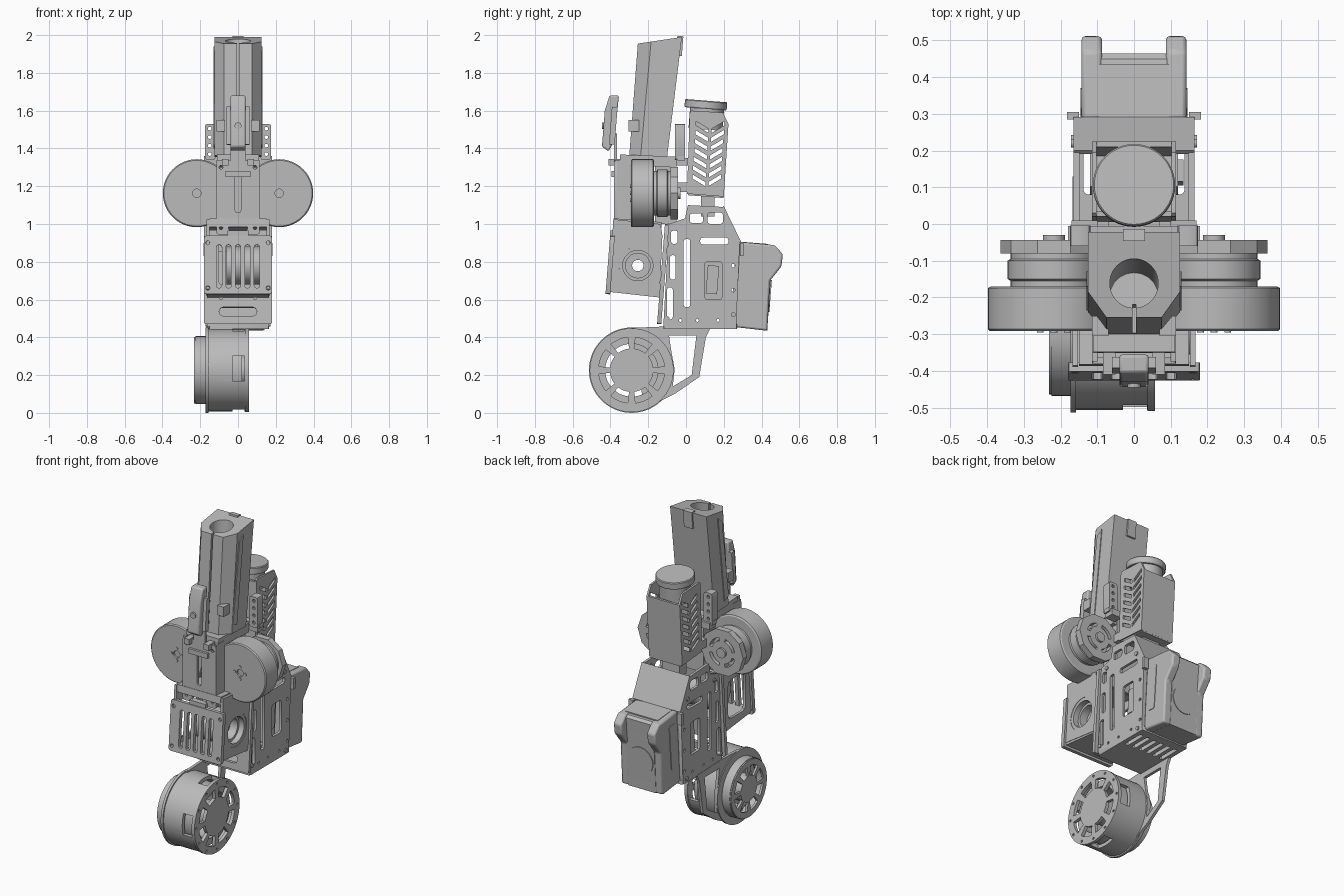
import bpy
import bmesh
from math import sin, cos, pi, radians
from mathutils import Matrix, Vector

default_cube = bpy.data.objects.get("Cube")
if default_cube:
    bpy.data.objects.remove(default_cube, do_unlink=True)

grey = bpy.data.materials.new("machined grey")
grey.use_nodes = True
grey.diffuse_color = (0.5, 0.5, 0.5, 1)
grey.node_tree.nodes["Principled BSDF"].inputs["Base Color"].default_value = grey.diffuse_color

# Local (u, v, w) to world for parts facing along each axis
AXES = {
    "x": Matrix(((0, 0, 1), (1, 0, 0), (0, 1, 0))),
    "y": Matrix(((1, 0, 0), (0, 0, 1), (0, 1, 0))),
    "z": Matrix.Identity(3),
}
SIDES = {"right": -1, "left": 1}
LEAN = -4.5
parts = []


def finish(name, bm, axis="z", offset=(0, 0, 0), lean=0, bevel=0):
    bmesh.ops.remove_doubles(bm, verts=bm.verts, dist=0.00002)
    bm.transform(Matrix.Translation(offset) @ AXES[axis].to_4x4())
    if lean:
        centre = sum((v.co for v in bm.verts), Vector()) / len(bm.verts)
        bmesh.ops.rotate(bm, verts=bm.verts, cent=centre,
                         matrix=Matrix.Rotation(radians(lean), 3, "X"))
    bmesh.ops.recalc_face_normals(bm, faces=bm.faces)
    mesh = bpy.data.meshes.new(name)
    bm.to_mesh(mesh)
    bm.free()
    mesh.materials.append(grey)
    obj = bpy.data.objects.new(name, mesh)
    bpy.context.collection.objects.link(obj)
    if bevel:
        mod = obj.modifiers.new("Bevel", "BEVEL")
        mod.width, mod.segments = bevel, 2
    parts.append(obj)
    return obj


def plate(name, axis, at, thick, outline, holes=(), lean=0, bevel=0):
    """Extruded outline with holes, centred at a distance along the axis."""
    curve = bpy.data.curves.new(name, "CURVE")
    curve.dimensions, curve.fill_mode, curve.extrude = "2D", "BOTH", thick / 2
    for loop in (outline, *holes):
        spline = curve.splines.new("POLY")
        spline.points.add(len(loop) - 1)
        for point, (u, v) in zip(spline.points, loop):
            point.co = (u, v, 0, 1)
        spline.use_cyclic_u = True
    temp = bpy.data.objects.new(name, curve)
    bpy.context.collection.objects.link(temp)
    mesh = bpy.data.meshes.new_from_object(
        temp.evaluated_get(bpy.context.evaluated_depsgraph_get()))
    bm = bmesh.new()
    bm.from_mesh(mesh)
    bpy.data.objects.remove(temp)
    bpy.data.meshes.remove(mesh)
    return finish(name, bm, axis, AXES[axis] @ Vector((0, 0, at)), lean, bevel)


def lathe(name, axis, offset, profile, lean=0, closed=False):
    """Turned part from (radius, distance along axis) points."""
    bm = bmesh.new()
    verts = [bm.verts.new((r, 0, w)) for r, w in profile]
    edges = [bm.edges.new(pair) for pair in zip(verts, verts[1:])]
    if closed:
        edges.append(bm.edges.new((verts[-1], verts[0])))
    bmesh.ops.spin(bm, geom=verts + edges, axis=(0, 0, 1), cent=(0, 0, 0),
                   angle=2 * pi, steps=48)
    return finish(name, bm, axis, offset, lean)


def rod(name, axis, offset, r, a, b, lean=0):
    return lathe(name, axis, offset, [(0, a), (r, a), (r, b), (0, b)], lean)


def box(name, x, y, z, lean=0, bevel=0):
    return plate(name, "x", sum(x) / 2, x[1] - x[0],
                 [(y[0], z[0]), (y[1], z[0]), (y[1], z[1]), (y[0], z[1])], (), lean, bevel)


def circle(u, v, r, n=24):
    return [(u + r * cos(2 * pi * i / n), v + r * sin(2 * pi * i / n)) for i in range(n)]


def slot(u, v, w, h, r=0.012):
    return [(u + sx * (w / 2 - r) + r * cos(a + k), v + sy * (h / 2 - r) + r * sin(a + k))
            for sx, sy, a in ((1, 1, 0), (-1, 1, pi / 2), (-1, -1, pi), (1, -1, -pi / 2))
            for k in (0, pi / 4, pi / 2)]


def wedges(u, v, r0, r1, count, fill=0.7):
    half = pi / count * fill
    steps = [half * (k / 2 - 1) for k in range(5)]
    return [[(u + r * cos(m + a), v + r * sin(m + a))
             for r, row in ((r0, steps), (r1, steps[::-1])) for a in row]
            for m in (2 * pi * (i + 0.5) / count for i in range(count))]


def cut(obj, *cutters):
    for cutter in cutters:
        mod = obj.modifiers.new("Cut", "BOOLEAN")
        mod.operation, mod.object = "DIFFERENCE", cutter
    bpy.context.view_layer.update()
    mesh = bpy.data.meshes.new_from_object(
        obj.evaluated_get(bpy.context.evaluated_depsgraph_get()))
    obj.modifiers.clear()
    obj.data = mesh
    for cutter in cutters:
        parts.remove(cutter)
        bpy.data.objects.remove(cutter)


# Lower drum motor and its leg plate
hub = (-0.288, 0.226)
drum = lathe("drum_shell", "x", (0, *hub), [(0.195, -0.16), (0.218, -0.16), (0.218, 0.05), (0.195, 0.05)], closed=True)
cut(drum, box("window_a", (-0.03, 0.035), (-0.6, 0), (0.17, 0.3)),
    box("window_b", (-0.03, 0.035), (-0.35, -0.22), (-0.1, 0.6)))
rod("drum_core", "x", (0, *hub), 0.08, -0.22, 0.05)
lathe("drum_stator", "x", (0, *hub), [(0.14, -0.15), (0.18, -0.15), (0.18, 0.02), (0.14, 0.02)], closed=True)
bolts = [circle(hub[0] + 0.203 * cos(i * pi / 6), hub[1] + 0.203 * sin(i * pi / 6), 0.008, 8) for i in range(12)]
plate("drum_face", "x", 0.047, 0.02, circle(*hub, 0.222, 64), wedges(*hub, 0.115, 0.175, 8) + bolts)
plate("drum_flange", "x", -0.165, 0.015, circle(*hub, 0.226, 64), wedges(*hub, 0.1, 0.165, 8))
lathe("motor_rim", "x", (0, *hub), [(0.16, -0.165), (0.18, -0.165), (0.18, -0.225), (0.16, -0.225)], closed=True)
plate("motor_face", "x", -0.225, 0.014, circle(*hub, 0.176, 48), wedges(*hub, 0.08, 0.14, 8))
plate("leg_plate", "x", -0.158, 0.018,
      [(-0.29, 0.45), (-0.12, 0.457), (0.13, 0.45), (0.105, 0.4), (0.07, 0.19), (-0.06, 0.1), (-0.22, 0.02)],
      [[(-0.09, 0.41), (0.055, 0.41), (0.03, 0.2), (-0.07, 0.14), (-0.06, 0.23), (-0.08, 0.34)]])

# Body frame
frame = [(-0.12, 0.46), (0.265, 0.445), (0.285, 0.905), (0.2, 1.09), (0.01, 1.1), (-0.005, 1.03), (-0.09, 1.0)]
frame_holes = [slot(0.055, 1.03, 0.07, 0.05), slot(0.155, 1.03, 0.08, 0.06), slot(-0.062, 0.93, 0.035, 0.07),
               slot(-0.07, 0.77, 0.03, 0.13), slot(-0.085, 0.58, 0.03, 0.17), slot(0.005, 0.74, 0.035, 0.36),
               slot(0.15, 0.91, 0.15, 0.035), slot(0.145, 0.7, 0.09, 0.2)]
frame_holes += [circle(0.25, z, 0.01, 10) for z in (0.52, 0.65, 0.78)]
frame_holes += [circle(y, 0.49, 0.008, 10) for y in (-0.03, 0.06, 0.17)]
for side, s in SIDES.items():
    plate(side + "_body_plate", "x", s * 0.157, 0.016, frame, frame_holes)
    box(side + "_rear_flange", sorted((s * 0.15, s * 0.182)), (0.285, 0.305), (0.83, 0.9))
    for y, z in ((-0.04, 0.98), (-0.1, 0.5), (0.22, 0.96), (0.23, 0.47)):
        rod(side + "_frame_screw", "x", (0, y, z), 0.012, s * 0.15, s * 0.172)
plate("floor_plate", "z", 0.457, 0.025, slot(0, 0.075, 0.33, 0.39),
      [slot(-0.125 + 0.05 * i, 0.15, 0.025, 0.14) for i in range(6)])
plate("sloped_rear_cover", "x", 0, 0.33, [(0.19, 1.085), (0.2, 1.095), (0.292, 0.905), (0.275, 0.9)])
plate("rear_bulkhead", "x", 0, 0.3, [(0.235, 0.46), (0.26, 0.46), (0.285, 0.9), (0.265, 0.9)])
box("electronics", (-0.12, 0.12), (0.09, 0.2), (0.56, 0.85), lean=LEAN)
box("electronics_side", (0.12, 0.135), (0.11, 0.17), (0.63, 0.78), lean=LEAN)

# Battery pack with two rear shoulders
plate("battery_core", "x", 0, 0.19,
      [(0.255, 0.455), (0.43, 0.435), (0.45, 0.72), (0.465, 0.87), (0.45, 0.885), (0.285, 0.905)])
for side, s in SIDES.items():
    plate(side + "_battery_shoulder", "x", s * 0.115, 0.055,
          [(0.255, 0.455), (0.43, 0.435), (0.445, 0.7), (0.505, 0.775), (0.513, 0.84),
           (0.47, 0.888), (0.285, 0.905)], bevel=0.01)
    plate(side + "_battery_panel", "x", s * 0.143, 0.006, slot(0.33, 0.7, 0.06, 0.28), lean=LEAN)
plate("battery_badge", "y", 0.442, 0.012, circle(0, 0.62, 0.085, 32), lean=LEAN)
box("battery_lid", (-0.11, 0.11), (0.295, 0.435), (0.886, 0.9), lean=LEAN)

# Front cage with slotted grille and ring motor
grille_holes = [slot(0.05 * i, 0.775, 0.028, 0.23) for i in range(-2, 3)]
grille_holes += [circle(s * 0.16, z, 0.011, 12) for s in (-1, 1) for z in (0.66, 0.9)]
plate("front_grille", "y", -0.402, 0.025, slot(0, 0.783, 0.36, 0.31), grille_holes, lean=LEAN)
cage = [(-0.405, 0.655), (-0.14, 0.62), (-0.125, 0.94), (-0.135, 1.0), (-0.385, 1.025), (-0.39, 0.94)]
motor = (-0.255, 0.78)
plate("left_cage_plate", "x", 0.16, 0.016, cage, [circle(*motor, 0.1, 40)])
plate("right_cage_plate", "x", -0.16, 0.016, cage, [slot(-0.26, 0.8, 0.17, 0.24, 0.03)])
lathe("ring_motor", "x", (0, *motor), [(0.03, -0.06), (0.1, -0.06), (0.1, 0.165), (0.08, 0.165), (0.08, 0.13),
                                       (0.065, 0.13), (0.065, 0.08), (0.03, 0.08)], closed=True)
plate("cage_floor", "x", 0, 0.33, [(-0.4, 0.64), (-0.13, 0.61), (-0.13, 0.63), (-0.4, 0.66)])
plate("cage_back", "y", -0.127, 0.022, slot(0, 0.735, 0.36, 0.53),
      [slot(0, 0.535, 0.2, 0.05, 0.024), slot(0, 0.8, 0.2, 0.24)] +
      [circle(s * 0.09, 0.61, 0.01, 10) for s in (-1, 1)], lean=LEAN)
box("cage_roof", (-0.15, 0.15), (-0.385, -0.13), (0.975, 1.02), lean=LEAN)

# Front column and feed deck
plate("column_front", "y", -0.372, 0.016, slot(0, 1.14, 0.23, 0.39),
      [slot(0, 1.17, 0.03, 0.22), slot(0, 0.99, 0.1, 0.05)] +
      [circle(s * 0.09, z, 0.01, 10) for s in (-1, 1) for z in (0.98, 1.3)])
box("column_latch", (-0.065, 0.065), (-0.395, -0.37), (1.25, 1.28))
box("column_foot", (-0.055, 0.055), (-0.4, -0.37), (0.94, 0.965))
for side, s in SIDES.items():
    box(side + "_column_rail", sorted((s * 0.1, s * 0.115)), (-0.375, -0.295), (0.98, 1.34))
    box(side + "_deck_lug", sorted((s * 0.05, s * 0.085)), (-0.41, -0.33), (1.31, 1.345))
box("feed_core", (-0.085, 0.085), (-0.165, -0.05), (1.0, 1.33))
box("feed_deck", (-0.112, 0.112), (-0.35, -0.05), (1.305, 1.362), lean=LEAN / 2)

# Pair of flywheels with motors behind
for side, s in SIDES.items():
    at = (s * 0.218, 0, 1.163)
    lathe(side + "_flywheel", "y", at,
          [(0, -0.28), (0.022, -0.28), (0.022, -0.292), (0.174, -0.292), (0.18, -0.286), (0.18, -0.175),
           (0.172, -0.17), (0, -0.17)])
    lathe(side + "_wheel_motor", "y", at,
          [(0, -0.17), (0.118, -0.17), (0.118, -0.155), (0.126, -0.15), (0.126, -0.1), (0.118, -0.095),
           (0.118, -0.08), (0, -0.08)])
    plate(side + "_motor_mount", "y", -0.062, 0.038, circle(s * 0.218, 1.163, 0.145, 10),
          wedges(s * 0.218, 1.163, 0.07, 0.09, 4))
    rod(side + "_shaft_cap", "y", at, 0.03, -0.045, -0.03)
    for i in range(4):
        bolt = (at[0] + 0.037 * cos(i * pi / 2), 0, at[2] + 0.037 * sin(i * pi / 2))
        rod(side + "_wheel_bolt", "y", bolt, 0.009, -0.296, -0.28)
    # Drilled bracket and standoffs towards the rear housing
    plate(side + "_drilled_bracket", "y", -0.032, 0.055, slot(s * 0.147, 1.435, 0.056, 0.19),
          [circle(s * 0.15, 1.37 + 0.045 * i, 0.01, 10) for i in range(4)])
    box(side + "_bracket_foot", sorted((s * 0.1, s * 0.17)), (-0.05, 0.01), (1.31, 1.35))
    box(side + "_lower_standoff", sorted((s * 0.07, s * 0.11)), (-0.06, 0.02), (1.17, 1.22))
box("bracket_bridge", (-0.18, 0.18), (-0.045, -0.005), (1.335, 1.36))

# Tall magazine tube, chamfered at the front
bm = bmesh.new()
rings = []
for front, back, z_front, z_back in ((-0.3, -0.1, 1.365, 1.355), (-0.255, -0.022, 1.955, 1.99)):
    ring = []
    for x, t in ((-0.125, 1), (0.125, 1), (0.125, 0.3), (0.075, 0), (-0.075, 0), (-0.125, 0.3)):
        ring.append(bm.verts.new((x, front + (back - front) * t, z_front + (z_back - z_front) * t)))
    rings.append(ring)
for i in range(6):
    j = (i + 1) % 6
    bm.faces.new((rings[0][i], rings[0][j], rings[1][j], rings[1][i]))
bm.faces.new(rings[0])
bm.faces.new(rings[1])
magazine = finish("magazine_tube", bm)
cut(magazine, rod("bore", "z", (0, -0.175, 1.8), 0.066, -0.3, 0.3, lean=LEAN),
    box("front_slit", (-0.004, 0.006), (-0.35, -0.2), (1.4, 2.1), lean=LEAN))
box("magazine_tab", (-0.03, 0.03), (-0.05, -0.018), (1.89, 1.995), lean=LEAN)
for side, s in SIDES.items():
    plate(side + "_magazine_rail", "x", s * 0.126, 0.008,
          [(-0.235, 1.42), (-0.195, 1.4), (-0.13, 1.94), (-0.17, 1.91)])
    box(side + "_magazine_clip", sorted((s * 0.07, s * 0.115)), (-0.305, -0.25), (1.49, 1.55))

# Sight module on a thin stem
plate("sight_body", "x", 0, 0.08, [(-0.445, 1.41), (-0.41, 1.385), (-0.38, 1.44), (-0.355, 1.68),
                                   (-0.405, 1.68), (-0.43, 1.6)], bevel=0.008)
box("sight_wings", (-0.06, 0.06), (-0.4, -0.37), (1.42, 1.62), lean=LEAN)
box("sight_stem", (-0.04, 0.04), (-0.382, -0.366), (1.3, 1.48))
rod("sight_lens", "y", (0, 0, 1.52), 0.018, -0.445, -0.4)

# Rear housing with chevron vents and round cap
wall = [(0.005, 1.16), (0.2, 1.145), (0.225, 1.53), (0.195, 1.59), (0.03, 1.6), (0.02, 1.59)]
chevrons = []
for i in range(7):
    y, z = 0.11 + 0.003 * i, 1.2 + 0.047 * i
    for d in (-1, 1):
        chevrons.append([(y + d * 0.008, z), (y + d * 0.075, z + 0.04),
                         (y + d * 0.075, z + 0.062), (y + d * 0.008, z + 0.022)])
for side, s in SIDES.items():
    plate(side + "_housing_wall", "x", s * 0.108, 0.012, wall, chevrons)
plate("housing_back", "x", 0, 0.21, [(0.185, 1.145), (0.2, 1.145), (0.225, 1.53), (0.21, 1.53)])
plate("housing_front", "x", 0, 0.21, [(0.005, 1.16), (0.02, 1.16), (0.035, 1.58), (0.02, 1.58)])
box("housing_floor", (-0.105, 0.105), (0.01, 0.2), (1.145, 1.165), lean=LEAN)
box("housing_neck", (-0.06, 0.06), (0.08, 0.15), (1.04, 1.16))
rod("cap_neck", "z", (0, 0.108, 0), 0.09, 1.5, 1.63, lean=LEAN)
lathe("round_cap", "z", (0, 0.105, 0), [(0, 1.61), (0.108, 1.61), (0.112, 1.616), (0.112, 1.648),
                                        (0.108, 1.653), (0, 1.653)], lean=LEAN)

# Smooth the round surfaces, keep edges sharp
bpy.ops.object.select_all(action="DESELECT")
for part in parts:
    part.select_set(True)
bpy.context.view_layer.objects.active = parts[0]
bpy.ops.object.shade_smooth_by_angle()
